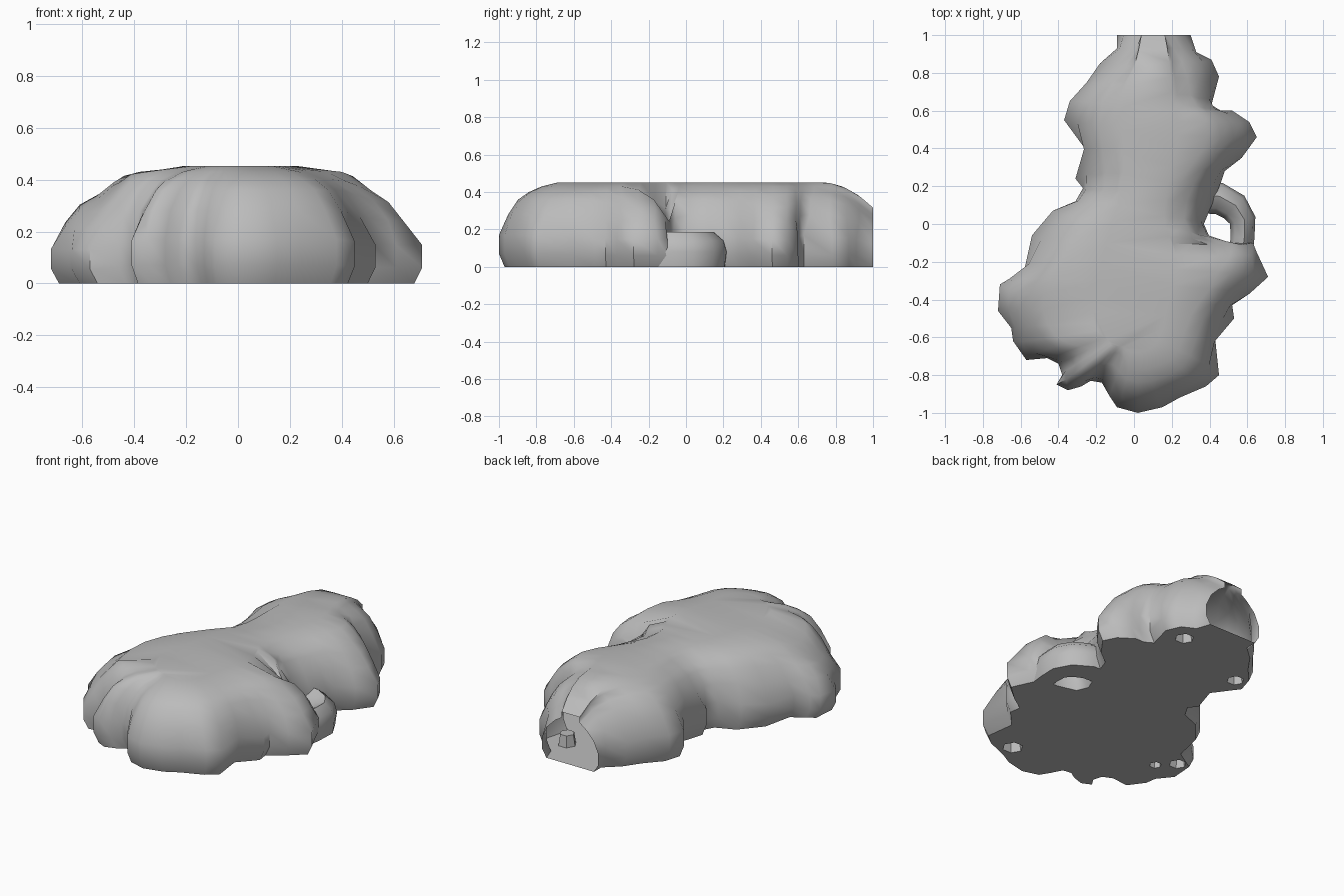
import bpy, bmesh, math
from mathutils import Vector

old = bpy.data.objects.get("Cube")
if old:
    bpy.data.objects.remove(old, do_unlink=True)

stone = bpy.data.materials.new("stone_grey")
stone.use_nodes = True
stone.diffuse_color = (0.5, 0.5, 0.5, 1)
stone.node_tree.nodes["Principled BSDF"].inputs["Base Color"].default_value = (0.5, 0.5, 0.5, 1)

# Lobed footprint, clockwise from the open back end
OUTLINE = [(.30, 1), (.33, .91), (.41, .87), (.45, .78), (.41, .63), (.46, .6), (.52, .6),
           (.61, .54), (.65, .46), (.57, .35), (.48, .28), (.46, .22), (.42, .12), (.37, 0),
           (.4, -.07), (.52, -.1), (.63, -.1), (.65, -.15), (.71, -.28), (.61, -.37),
           (.52, -.43), (.53, -.5), (.43, -.61), (.45, -.8), (.38, -.86), (.24, -.92),
           (.15, -.97), (.02, -1), (-.09, -.97), (-.13, -.91), (-.17, -.84), (-.23, -.83),
           (-.28, -.86), (-.35, -.88), (-.41, -.85), (-.38, -.8), (-.4, -.74), (-.46, -.71),
           (-.57, -.72), (-.64, -.62), (-.65, -.55), (-.72, -.46), (-.71, -.32), (-.66, -.29),
           (-.58, -.24), (-.54, -.06), (-.43, .07), (-.31, .12), (-.27, .19), (-.31, .24),
           (-.26, .4), (-.37, .55), (-.34, .65), (-.25, .75), (-.18, .85), (-.09, .93), (-.09, 1)]
# Inset from the footprint, height, smoothing passes
LEVELS = [(.03, 0, 0), (0, .07, 0), (0, .17, 0), (.035, .28, 1),
          (.09, .36, 1), (.14, .4, 2), (.21, .43, 2), (9, .452, 3)]
# Small hollows under the base: x, y, radius
PITS = [(.28, .78, .055), (.23, -.8, .06), (-.25, .6, .05), (-.52, -.43, .035), (-.61, -.34, .05)]


def ramp(value, start, end):
    """Zero at start, one at end, clamped between."""
    return min(max((value - start) / (end - start), 0), 1)


def spine_point(p):
    """Nearest point on the ridge line that runs from front to back."""
    a, b = Vector((0, -.55)), Vector((.1, 1))
    t = (p - a).dot(b - a) / (b - a).length_squared
    return a.lerp(b, min(max(t, 0), 1))


def shaped_height(x, y, height):
    """Lower the crown at the back end, on the flanks and beside the arm."""
    height *= 1 - .3 * ramp(y, .72, 1) ** 2
    height *= 1 - .13 * ramp(abs(x), .4, .54)
    height *= 1 - .12 * ramp(-x, .4, .55) * ramp(-y, .3, .5)
    saddle = ramp(x, .28, .42) * ramp(y, -.24, -.06) * ramp(y, .3, .18)
    return min(height, .46 - .26 * saddle)


def ring_points(inset, height, passes):
    pts = []
    for co in OUTLINE:
        p = Vector(co)
        to_spine = spine_point(p) - p
        q = p + to_spine.normalized() * min(inset, to_spine.length * .68)
        if co[1] == 1:
            q.y = 1
        pts.append(q)
    for _ in range(passes):
        pts = [pts[0]] + [pts[i] * .5 + (pts[i - 1] + pts[i + 1]) * .25
                          for i in range(1, len(pts) - 1)] + [pts[-1]]
    return [(q.x, q.y, shaped_height(q.x, q.y, height)) for q in pts]


def bridge(bm, low, high, closed):
    n = len(low)
    for i in range(n if closed else n - 1):
        j = (i + 1) % n
        bm.faces.new((low[i], low[j], high[j], high[i]))


def loop_edges(bm, verts):
    edges = []
    for i, v in enumerate(verts):
        w = verts[(i + 1) % len(verts)]
        edges.append(bm.edges.get((v, w)) or bm.edges.new((v, w)))
    return edges


def finish(bm, name, angle):
    bmesh.ops.recalc_face_normals(bm, faces=bm.faces)
    mesh = bpy.data.meshes.new(name)
    bm.to_mesh(mesh)
    bm.free()
    mesh.materials.append(stone)
    obj = bpy.data.objects.new(name, mesh)
    bpy.context.collection.objects.link(obj)
    bpy.ops.object.select_all(action="DESELECT")
    obj.select_set(True)
    bpy.context.view_layer.objects.active = obj
    bpy.ops.object.shade_smooth_by_angle(angle=math.radians(angle))


# Boulder shell, hollow and open at the back
bm = bmesh.new()
rings = [[bm.verts.new(c) for c in ring_points(*level)] for level in LEVELS]
for low, high in zip(rings, rings[1:]):
    bridge(bm, low, high, False)
bmesh.ops.triangle_fill(bm, edges=loop_edges(bm, rings[-1]), use_beauty=True)

# Flat base with shallow hollows
base_edges = loop_edges(bm, rings[0])
for x, y, r in PITS:
    hollow = []
    for z, scale in ((0, 1), (.07, .8)):
        hollow.append([bm.verts.new((x + r * scale * math.cos(k * math.tau / 6),
                                     y + r * scale * math.sin(k * math.tau / 6), z))
                       for k in range(6)])
    bridge(bm, hollow[0], hollow[1], True)
    bm.faces.new(hollow[1])
    base_edges += loop_edges(bm, hollow[0])
bmesh.ops.triangle_fill(bm, edges=base_edges, use_beauty=True, normal=(0, 0, -1))
finish(bm, "boulder_shell", 55)

# Low arched arm around the side hole: x, y, width factor
PATH = [(.33, .14, 1.2), (.45, .135, 1.2), (.53, .09, 1.15), (.575, .02, 1),
        (.575, -.07, .9), (.56, -.2, .9)]
SECTION = [(-.06, 0), (-.07, .08), (-.045, .15), (.01, .185), (.055, .14), (.07, .08), (.06, 0)]
bm = bmesh.new()
arm = []
for i, (x, y, width) in enumerate(PATH):
    ahead, behind = PATH[min(i + 1, len(PATH) - 1)], PATH[max(i - 1, 0)]
    side = Vector((behind[1] - ahead[1], ahead[0] - behind[0])).normalized() * width
    arm.append([bm.verts.new((x + side.x * s, y + side.y * s, z)) for s, z in SECTION])
for a, b in zip(arm, arm[1:]):
    bridge(bm, a, b, True)
for end in (arm[0], arm[-1]):
    bm.faces.new(end)
finish(bm, "side_arm", 55)
